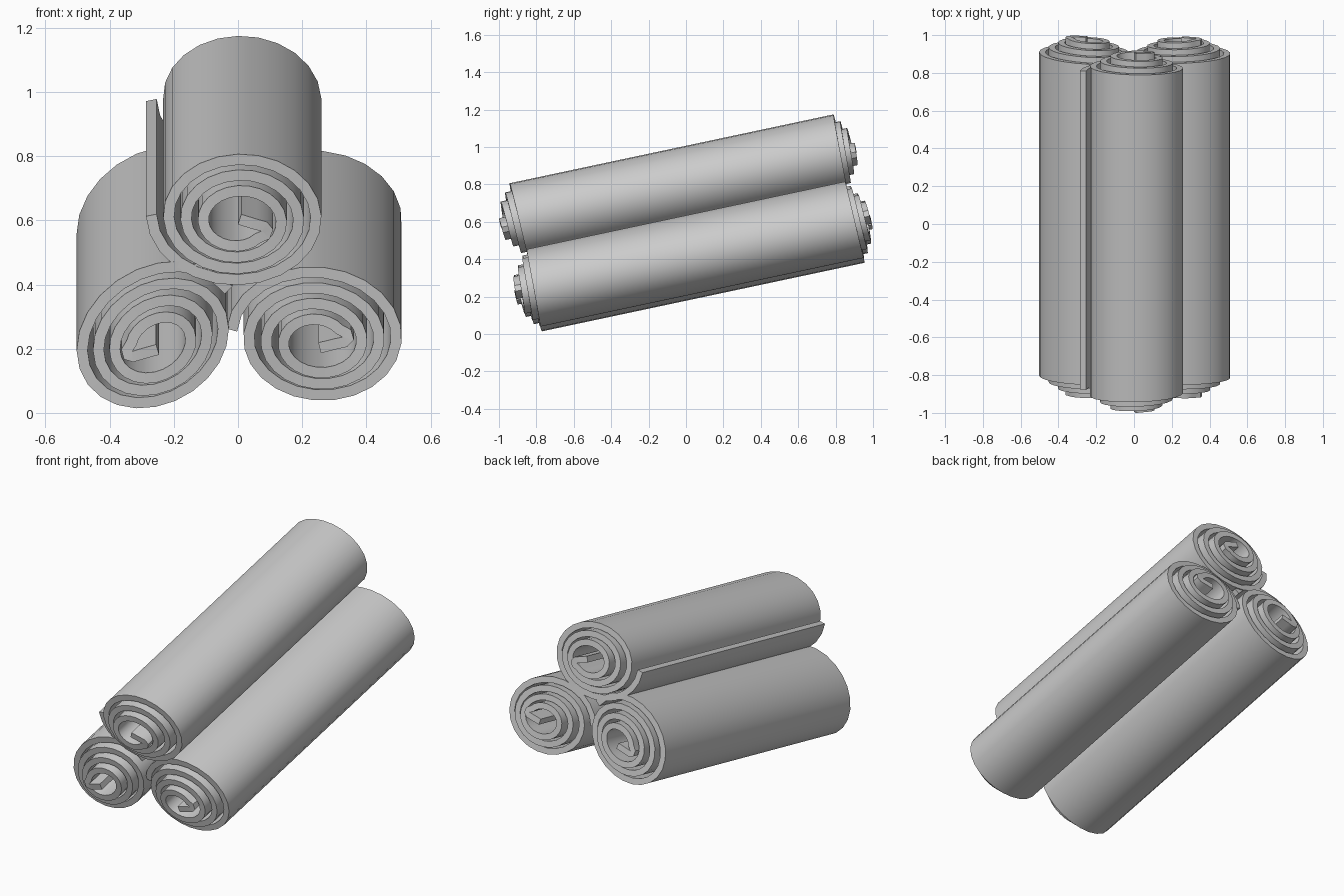
import bpy, bmesh, math
from mathutils import Vector, Matrix

if "Cube" in bpy.data.objects:
    bpy.data.objects.remove(bpy.data.objects["Cube"])

TILT = math.radians(12)
THICK = 0.034
TURNS = 3.38
STEPS = 24


def spiral_path():
    # flattened spiral from the loose outer edge to the hooked inner edge
    pts = []
    n = int(TURNS * STEPS)
    for i in range(n + 1):
        t = i / STEPS
        s = 1.0 - 0.2 * t
        a = math.pi + t * 2 * math.pi
        pts.append(Vector((0.27 * s * math.cos(a), 0.215 * s * math.sin(a))))
    for p in ((0.088, -0.038), (0.093, -0.024), (0.083, -0.012), (0.055, -0.004), (0.005, 0.012)):
        pts.append(Vector(p))
    return pts


def make_roll(name, cx, cw, rot, flip=1):
    path = spiral_path()
    R = Matrix.Rotation(rot, 2)
    path = [R @ Vector((p.x, p.y * flip)) + Vector((cx, cw)) for p in path]
    bm = bmesh.new()
    rings = []
    last = len(path) - 1
    for i, p in enumerate(path):
        d = (path[min(i + 1, last)] - path[max(i - 1, 0)]).normalized()
        nrm = Vector((-d.y, d.x)) * THICK / 2
        k = i / last
        # strip widens toward the core, so the core sticks out at both ends
        front, back = -0.73 - 0.12 * k, 0.995 + 0.10 * k
        o, q = p + nrm, p - nrm
        rings.append([bm.verts.new((v.x, y, v.y)) for v, y in
                      ((o, front), (q, front), (q, back), (o, back))])
    for a, b in zip(rings, rings[1:]):
        for j in range(4):
            k = (j + 1) % 4
            bm.faces.new((a[j], a[k], b[k], b[j]))
    bm.faces.new(rings[0])
    bm.faces.new(rings[-1])
    bmesh.ops.recalc_face_normals(bm, faces=bm.faces)
    # lean the roll so its back end is raised
    bm.transform(Matrix.Rotation(TILT, 4, 'X'))
    me = bpy.data.meshes.new(name)
    bm.to_mesh(me)
    bm.free()
    ob = bpy.data.objects.new(name, me)
    bpy.context.collection.objects.link(ob)
    bpy.context.view_layer.objects.active = ob
    ob.select_set(True)
    bpy.ops.object.shade_smooth_by_angle(angle=math.radians(40))
    ob.select_set(False)


# stack of three rolled sheets
make_roll("top_roll", 0.0, 0.785, 0.0)
make_roll("left_roll", -0.253, 0.395, math.radians(214))
make_roll("right_roll", 0.25, 0.40, math.radians(-4), -1)
